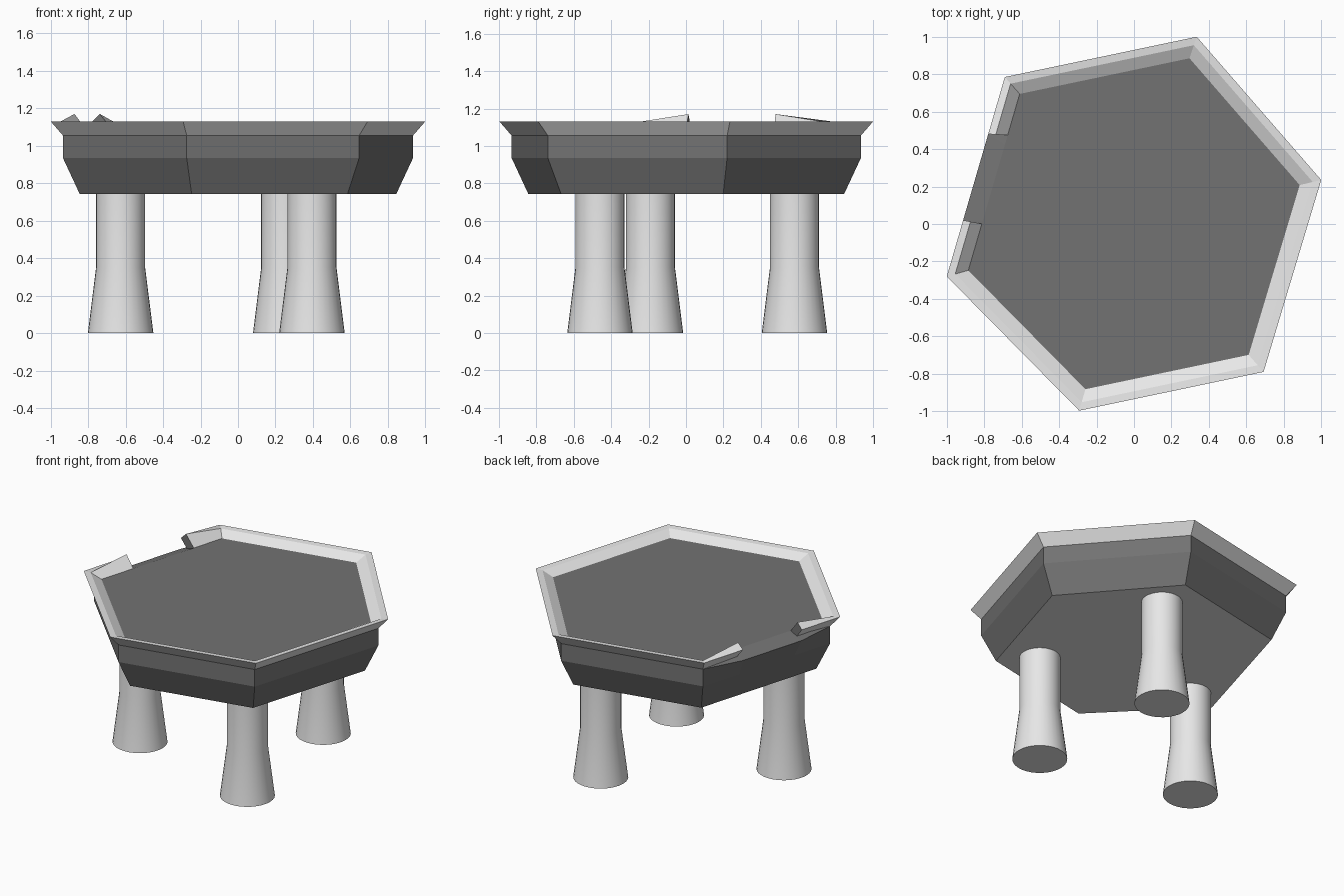
import bpy, bmesh
from mathutils import Vector

if "Cube" in bpy.data.objects:
    bpy.data.objects.remove(bpy.data.objects["Cube"])


def material(name, value):
    mat = bpy.data.materials.new(name)
    mat.use_nodes = True
    colour = (value, value, value, 1)
    mat.diffuse_color = colour
    mat.node_tree.nodes["Principled BSDF"].inputs["Base Color"].default_value = colour
    return mat


LIGHT = material("light_grey", 0.8)
DARK = material("dark_grey", 0.17)


def loft(name, rings, side, first_cap, last_cap, smooth=False):
    """Skin a list of point rings and cap both ends, each part with its own material."""
    bm = bmesh.new()
    mats = [LIGHT, DARK]
    rows = [[bm.verts.new(p) for p in ring] for ring in rings]
    for a, b in zip(rows, rows[1:]):
        for i in range(len(a)):
            j = (i + 1) % len(a)
            face = bm.faces.new((a[i], a[j], b[j], b[i]))
            face.material_index = mats.index(side)
    for ring, mat in ((rows[0], first_cap), (rows[-1], last_cap)):
        bm.faces.new(ring).material_index = mats.index(mat)
    bmesh.ops.recalc_face_normals(bm, faces=bm.faces)
    mesh = bpy.data.meshes.new(name)
    bm.to_mesh(mesh)
    bm.free()
    for mat in mats:
        mesh.materials.append(mat)
    obj = bpy.data.objects.new(name, mesh)
    bpy.context.collection.objects.link(obj)
    if smooth:
        bpy.ops.object.select_all(action="DESELECT")
        obj.select_set(True)
        bpy.context.view_layer.objects.active = obj
        bpy.ops.object.shade_smooth_by_angle()


# Outline of the six-sided top, anticlockwise, with the broken stretch of edge
corners = [Vector(p) for p in ((1.0, 0.235), (0.335, 1.0), (-0.69, 0.785),
                               (-1.0, -0.28), (-0.293, -0.997), (0.692, -0.79))]
edge = corners[3] - corners[2]
breaks = [corners[2] + edge * t for t in (0.286, 0.718)]
FLOOR = 1.09

# Table body: chamfered underside, dark sides and top, bulging out at the break
outline = corners[:3] + breaks + corners[3:]
body = [(0.845, 0.742, 0), (0.935, 0.935, 0), (0.935, 1.055, 0.065), (0.885, FLOOR, 0)]
rings = []
for scale, z, bulge in body:
    scaled = [p * (scale + bulge * (p in breaks)) for p in outline]
    rings.append([(p.x, p.y, z) for p in scaled])
loft("table_body", rings, DARK, LIGHT, DARK)


# Flared rim running all the way round, its crest lifted at both broken ends
def rim_section(point, crest, slide):
    profile = [(0.935, 1.055), (1.0, 1.13), (0.955, crest), (0.885, FLOOR)]
    placed = [(point * s + edge * slide * (1 - s), z) for s, z in profile]
    return [(p.x, p.y, z) for p, z in placed]


rim = [rim_section(breaks[1], 1.17, 0.14)]
rim += [rim_section(p, 1.126, 0) for p in corners[3:] + corners[:3]]
rim.append(rim_section(breaks[0], 1.17, -0.4))
loft("rim", rim, LIGHT, DARK, DARK)


# Three round legs with flared feet
def circle(x, y, radius, z, sides=32):
    spoke = Vector((radius, 0))
    turn = 6.28319 / sides
    ring = []
    for _ in range(sides):
        ring.append((x + spoke.x, y + spoke.y, z))
        spoke.rotate(Matrix.Rotation(turn, 2))
    return ring


from mathutils import Matrix

for label, x, y in (("front", 0.395, -0.46), ("back", 0.255, 0.58), ("side", -0.627, -0.19)):
    profile = [(0.175, 0), (0.131, 0.35), (0.131, 0.76)]
    loft(label + "_leg", [circle(x, y, r, z) for r, z in profile], LIGHT, LIGHT, LIGHT, smooth=True)
